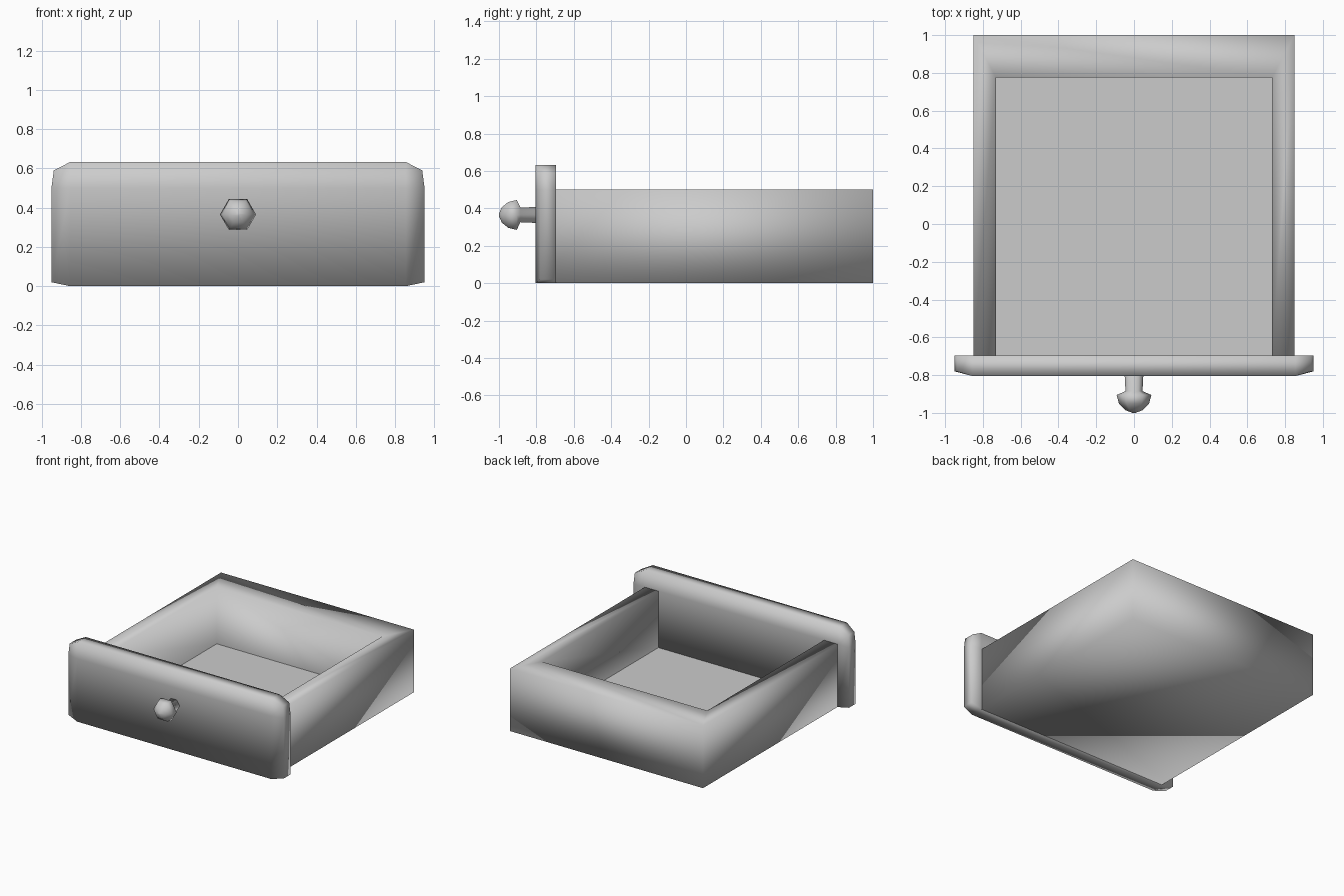
import bpy, bmesh, math

if "Cube" in bpy.data.objects:
    bpy.data.objects.remove(bpy.data.objects["Cube"])


def make(name, verts, faces, smooth=True):
    bm = bmesh.new()
    vs = [bm.verts.new(v) for v in verts]
    for f in faces:
        bm.faces.new([vs[i] for i in f])
    bmesh.ops.recalc_face_normals(bm, faces=bm.faces)
    for f in bm.faces:
        f.smooth = smooth
    me = bpy.data.meshes.new(name)
    bm.to_mesh(me)
    bm.free()
    ob = bpy.data.objects.new(name, me)
    bpy.context.collection.objects.link(ob)
    return ob


def loft(name, rings):
    """Skin equal-length rings and cap both ends."""
    n = len(rings[0])
    verts = [p for r in rings for p in r]
    faces = [(k * n + i, k * n + (i + 1) % n, (k + 1) * n + (i + 1) % n, (k + 1) * n + i)
             for k in range(len(rings) - 1) for i in range(n)]
    faces += [tuple(range(n)), tuple(range(len(verts) - n, len(verts)))]
    return make(name, verts, faces)


# drawer walls: U-shaped rim, sides and back, with a closed underside
outer = [(-.85, -.7), (-.85, 1), (.85, 1), (.85, -.7)]
inner = [(-.73, -.7), (-.73, .775), (.73, .775), (.73, -.7)]
verts = ([(x, y, 0) for x, y in outer] + [(x, y, .5) for x, y in outer]
         + [(x, y, .5) for x, y in inner] + [(x, y, .05) for x, y in inner])
faces = [(0, 1, 2, 3)]
for i in range(3):
    for a in (0, 4, 8):                      # outside, rim, inside
        faces.append((a + i, a + i + 1, a + i + 5, a + i + 4))
faces.append((0, 4, 8, 12, 15, 11, 7, 3))    # front end behind the panel
make("drawer_walls", verts, faces)

# flat drawer floor
floor_rings = [[(x, y, z) for x, y in inner] for z in (.02, .05)]
verts = floor_rings[0] + floor_rings[1]
make("drawer_floor", verts,
     [(0, 1, 2, 3), (4, 5, 6, 7)] + [(i, (i + 1) % 4, (i + 1) % 4 + 4, i + 4) for i in range(4)],
     smooth=False)

# front panel: cross-sections along x, with chamfered ends
def panel_ring(s, x, x_top, y0, z0, z1):
    return [(s * x, y0, z0), (s * x, y0, .5), (s * x_top, y0, z1),
            (s * x_top, -.695, z1), (s * x, -.695, .5), (s * x, -.695, z0)]


end = (.95, .938, -.78, .02, .59)
body = (.855, .855, -.805, 0, .632)
loft("front_panel", [panel_ring(-1, *end), panel_ring(-1, *body),
                     panel_ring(1, *body), panel_ring(1, *end)])

# six-sided knob: (y, radius) profile along the y axis
profile = [(-.79, .05), (-.885, .045), (-.905, .092), (-.95, .08), (-.985, .047), (-1, .008)]
loft("knob", [[(r * math.cos(math.radians(60 * i)), y, .365 + r * math.sin(math.radians(60 * i)))
               for i in range(6)] for y, r in profile])
